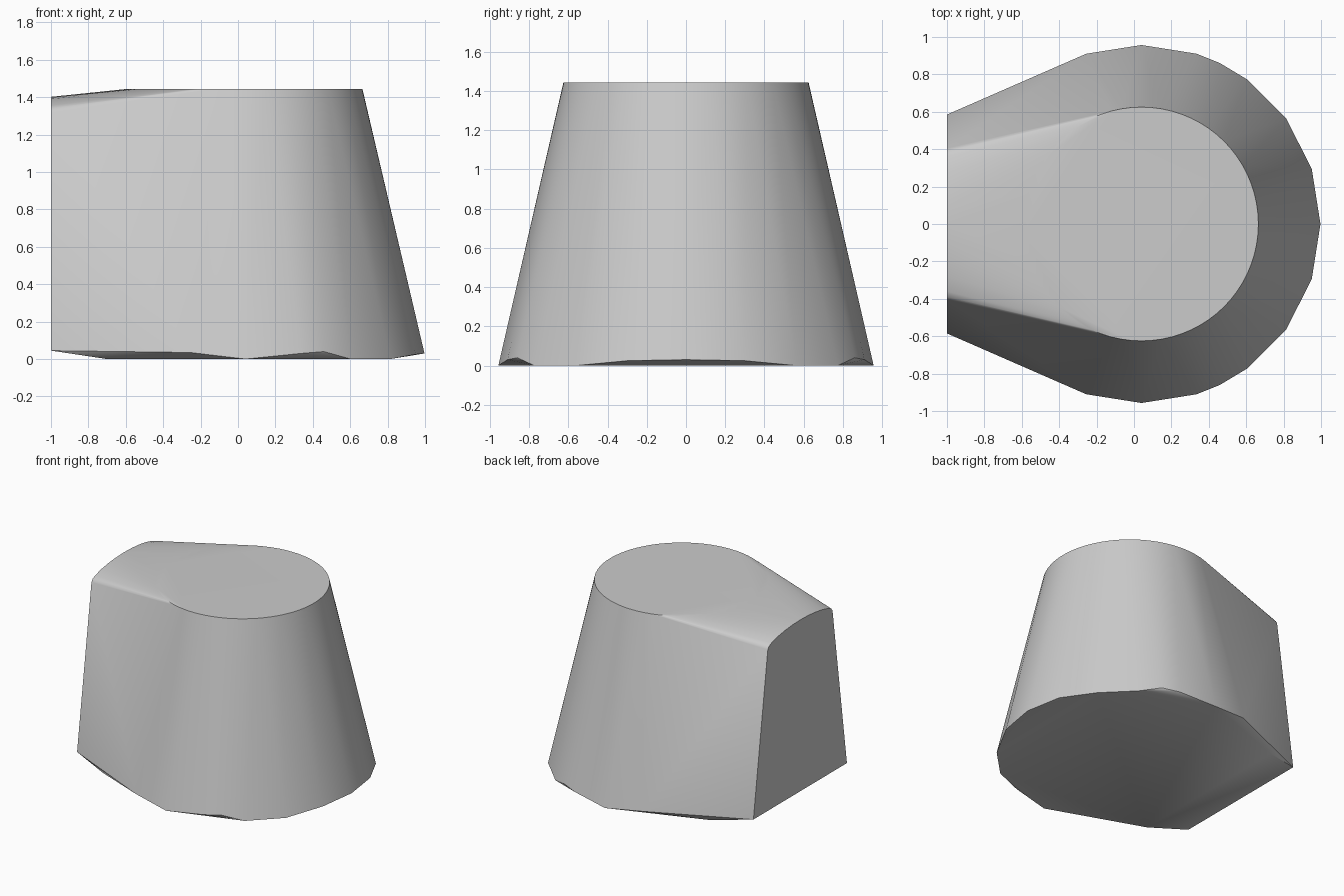
import bpy, bmesh
from math import cos, sin, radians, pi

cube = bpy.data.objects.get("Cube")
if cube:
    bpy.data.objects.remove(cube, do_unlink=True)

grey = bpy.data.materials.new("light grey")
grey.use_nodes = True
colour = (0.6, 0.6, 0.6, 1)
grey.diffuse_color = colour
grey.node_tree.nodes["Principled BSDF"].inputs["Base Color"].default_value = colour

CENTRE, TOP_R, BASE_R, TOP_Z = 0.04, 0.625, 0.957, 1.445
points = []

# round flat top
for i in range(72):
    a = 2 * pi * i / 72
    points.append((CENTRE + TOP_R * cos(a), TOP_R * sin(a), TOP_Z))

# coarse base rim: angle and height, one side mirrored to the other
rim = [(0, 0.03), (18, 0.025), (36, 0), (54, 0), (64, 0.04),
       (72, 0.03), (90, 0), (108, 0.035)]
half = [(CENTRE + BASE_R * cos(radians(a)), BASE_R * sin(radians(a)), z) for a, z in rim]

# base of the spout, then its arched flat end
half += [(-0.7, 0.69, 0), (-1, 0.585, 0.045)]
half += [(-1, y, z) for y, z in ((0.405, 1.32), (0.39, 1.342), (0.36, 1.356),
                                 (0.28, 1.377), (0.19, 1.391), (0.1, 1.399), (0, 1.402))]
for x, y, z in half:
    points.append((x, y, z))
    if y > 0:
        points.append((x, -y, z))

# tight skin around all outlines
bm = bmesh.new()
for p in points:
    bm.verts.new(p)
hull = bmesh.ops.convex_hull(bm, input=bm.verts)
loose = [v for v in bm.verts if not v.link_faces]
bmesh.ops.delete(bm, geom=loose, context='VERTS')
bmesh.ops.dissolve_limit(bm, angle_limit=radians(0.3), verts=bm.verts, edges=bm.edges)
bmesh.ops.recalc_face_normals(bm, faces=bm.faces)
mesh = bpy.data.meshes.new("tapered_body")
bm.to_mesh(mesh)
bm.free()
mesh.materials.append(grey)

body = bpy.data.objects.new("tapered_body", mesh)
bpy.context.collection.objects.link(body)
bpy.ops.object.select_all(action='DESELECT')
body.select_set(True)
bpy.context.view_layer.objects.active = body
bpy.ops.object.shade_smooth_by_angle(angle=radians(35))
